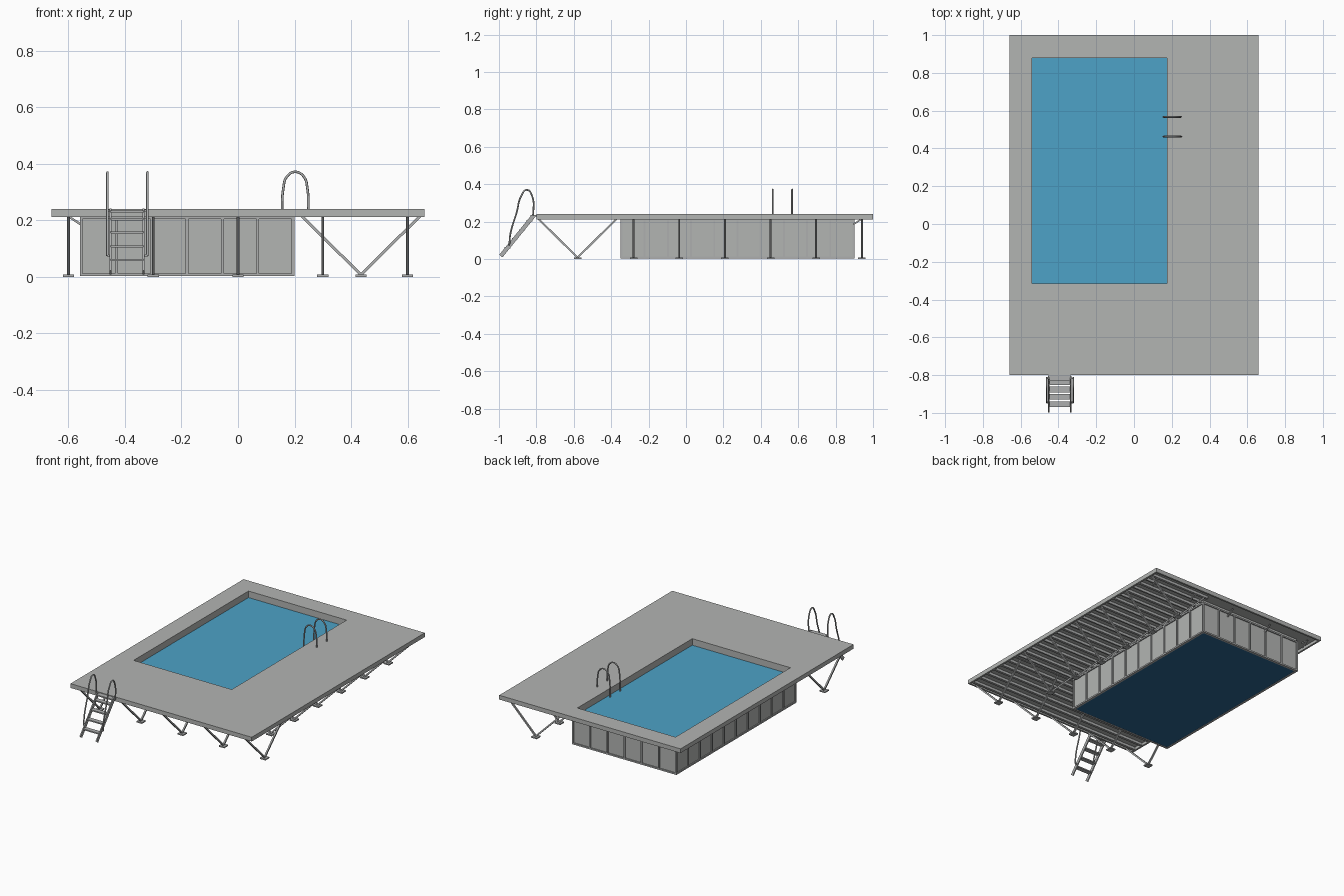
import bpy, bmesh, math
from mathutils import Vector, Matrix

if "Cube" in bpy.data.objects:
    bpy.data.objects.remove(bpy.data.objects["Cube"])


def material(name, rgb):
    m = bpy.data.materials.new(name)
    m.use_nodes = True
    m.diffuse_color = (*rgb, 1)
    m.node_tree.nodes["Principled BSDF"].inputs["Base Color"].default_value = (*rgb, 1)
    return m


GREY = material("light grey", (0.45, 0.46, 0.45))
STEEL = material("steel grey", (0.42, 0.43, 0.43))
WATER = material("water blue", (0.075, 0.36, 0.57))
LINER = material("deep blue", (0.025, 0.13, 0.28))


def finish(name, bm, mat):
    bmesh.ops.recalc_face_normals(bm, faces=bm.faces)
    mesh = bpy.data.meshes.new(name)
    bm.to_mesh(mesh)
    bm.free()
    mesh.materials.append(mat)
    ob = bpy.data.objects.new(name, mesh)
    bpy.context.collection.objects.link(ob)
    return ob


def add_box(bm, x0, x1, y0, y1, z0, z1):
    mid = Vector((x0 + x1, y0 + y1, z0 + z1)) / 2
    size = Matrix.Diagonal((x1 - x0, y1 - y0, z1 - z0, 1))
    bmesh.ops.create_cube(bm, size=1, matrix=Matrix.Translation(mid) @ size)


def add_strut(bm, a, b, width, depth):
    """Rectangular bar from a to b; width is its horizontal side."""
    a, b = Vector(a), Vector(b)
    turn = (b - a).to_track_quat('Z', 'Y').to_matrix().to_4x4()
    size = Matrix.Diagonal((width, depth, (b - a).length, 1))
    bmesh.ops.create_cube(bm, size=1, matrix=Matrix.Translation((a + b) / 2) @ turn @ size)


def ring(name, outer, inner, z0, z1, mat):
    """Rectangular frame; outer and inner are x0, x1, y0, y1."""
    bm = bmesh.new()
    loops = []
    for x0, x1, y0, y1 in (outer, inner):
        for z in (z0, z1):
            loops.append([bm.verts.new((x, y, z)) for x, y in
                          ((x0, y0), (x1, y0), (x1, y1), (x0, y1))])
    ob, ot, ib, it = loops
    for p, q in ((ob, ot), (ot, it), (it, ib), (ib, ob)):
        for i in range(4):
            j = (i + 1) % 4
            bm.faces.new((p[i], p[j], q[j], q[i]))
    return finish(name, bm, mat)


def tube(name, points, radius, mat):
    cu = bpy.data.curves.new(name, 'CURVE')
    cu.dimensions = '3D'
    cu.bevel_depth = radius
    cu.bevel_resolution = 2
    cu.resolution_u = 6
    cu.use_fill_caps = True
    sp = cu.splines.new('BEZIER')
    sp.bezier_points.add(len(points) - 1)
    for bp, p in zip(sp.bezier_points, points):
        bp.co = p
        bp.handle_left_type = bp.handle_right_type = 'AUTO'
    cu.materials.append(mat)
    ob = bpy.data.objects.new(name, cu)
    bpy.context.collection.objects.link(ob)
    return ob


DECK = (-0.66, 0.66, -0.80, 1.0)
HOLE = (-0.54, 0.175, -0.315, 0.88)
POOL = (-0.56, 0.20, -0.35, 0.90)
TOP, UNDER = 0.24, 0.212


def inset(r, d):
    return (r[0] + d, r[1] - d, r[2] + d, r[3] - d)


# Deck slab with a deeper rim
ring("deck_slab", DECK, HOLE, 0.231, TOP, GREY)
ring("deck_rim", DECK, inset(DECK, 0.012), UNDER, 0.231, GREY)

# Basin walls, floor and water
ring("basin_wall", inset(POOL, 0.007), HOLE, 0.006, 0.231, GREY)
ring("basin_bottom_rail", POOL, inset(POOL, 0.015), 0.003, 0.013, STEEL)
ring("basin_top_rail", POOL, inset(POOL, 0.008), 0.205, 0.215, STEEL)
bm = bmesh.new()
add_box(bm, *inset(POOL, 0.012), 0.004, 0.008)
finish("basin_floor", bm, LINER)
bm = bmesh.new()
add_box(bm, *inset(HOLE, -0.004), 0.19, 0.197)
finish("water", bm, WATER)

# Vertical ribs dividing the walls into panels
bm = bmesh.new()
x0, x1, y0, y1 = POOL
half = 0.005
for i in range(7):
    x = x0 + half + (x1 - x0 - 2 * half) * i / 6
    for a, b in ((y0, y0 + 0.008), (y1 - 0.008, y1)):
        add_box(bm, x - half, x + half, a, b, 0.012, 0.206)
for i in range(11):
    y = y0 + half + (y1 - y0 - 2 * half) * i / 10
    for a, b in ((x0, x0 + 0.008), (x1 - 0.008, x1)):
        add_box(bm, a, b, y - half, y + half, 0.012, 0.206)
finish("wall_ribs", bm, STEEL)

# V-shaped supports with foot plates, and short brackets on the narrow sides
legs, feet, brackets = bmesh.new(), bmesh.new(), bmesh.new()
front_stations = [-0.6 + 0.3 * i for i in range(5)]
side_stations = [-0.28 + 0.244 * i for i in range(6)]
for x in front_stations:
    for y in (-0.79, -0.37):
        add_strut(legs, (x, -0.58, 0.008), (x, y, 0.216), 0.01, 0.01)
    add_box(feet, x - 0.02, x + 0.02, -0.60, -0.56, 0, 0.008)
    add_strut(brackets, (x, 0.895, 0.185), (x, 0.945, 0.218), 0.008, 0.008)
for y in side_stations:
    for x in (0.225, 0.645):
        add_strut(legs, (0.435, y, 0.008), (x, y, 0.216), 0.01, 0.01)
    add_box(feet, 0.415, 0.455, y - 0.02, y + 0.02, 0, 0.008)
    add_strut(brackets, (-0.555, y, 0.185), (-0.605, y, 0.218), 0.008, 0.008)
finish("deck_legs", legs, STEEL)
finish("foot_plates", feet, STEEL)
finish("deck_brackets", brackets, STEEL)

# Joists under the deck
bm = bmesh.new()
for i in range(22):
    y = -0.28 + 0.061 * (i - 1)
    if y < 0.98:
        w = 0.008 if i % 2 else 0.005
        add_box(bm, 0.2, 0.65, y - w, y + w, 0.214, 0.232)
for i in range(7):
    y = -0.77 + 0.068 * i
    add_box(bm, -0.65, 0.65, y - 0.008, y + 0.008, 0.214, 0.232)
finish("joists", bm, STEEL)

# Entry ladder: sloping stringers, treads and curved handrails
stringers, treads = bmesh.new(), bmesh.new()
foot, head = Vector((0, -0.99, 0.016)), Vector((0, -0.812, 0.235))
for x in (-0.452, -0.335):
    side = Vector((x, 0, 0))
    add_strut(stringers, foot + side, head + side, 0.007, 0.022)
for i in range(4):
    p = foot.lerp(head, 0.2 + 0.22 * i)
    add_box(treads, -0.452, -0.335, p.y - 0.015, p.y + 0.015, p.z - 0.004, p.z + 0.004)
add_box(treads, -0.452, -0.335, -0.832, -0.80, 0.228, 0.236)
finish("ladder_stringers", stringers, STEEL)
finish("ladder_treads", treads, STEEL)
rail = [(-0.945, 0.075), (-0.938, 0.14), (-0.905, 0.25), (-0.882, 0.335),
        (-0.85, 0.37), (-0.822, 0.335), (-0.816, 0.235)]
for tag, x in (("right", -0.462), ("left", -0.321)):
    tube("ladder_handrail_" + tag, [(x, y, z) for y, z in rail], 0.0045, STEEL)
    # Pins joining the rail to the stringer
    bm = bmesh.new()
    inner = -0.452 if x < -0.4 else -0.335
    for y, z in (rail[0], rail[-1]):
        add_box(bm, min(x, inner), max(x, inner), y - 0.004, y + 0.004, z - 0.004, z + 0.004)
    finish("handrail_pins_" + tag, bm, STEEL)

# Pool grab rails arching over the edge
arch = [(0.249, TOP), (0.246, 0.31), (0.233, 0.355), (0.203, 0.372),
        (0.173, 0.355), (0.16, 0.31), (0.156, TOP), (0.156, 0.192)]
for tag, y in (("front", 0.463), ("back", 0.567)):
    tube("grab_rail_" + tag, [(x, y, z) for x, z in arch], 0.0045, STEEL)
